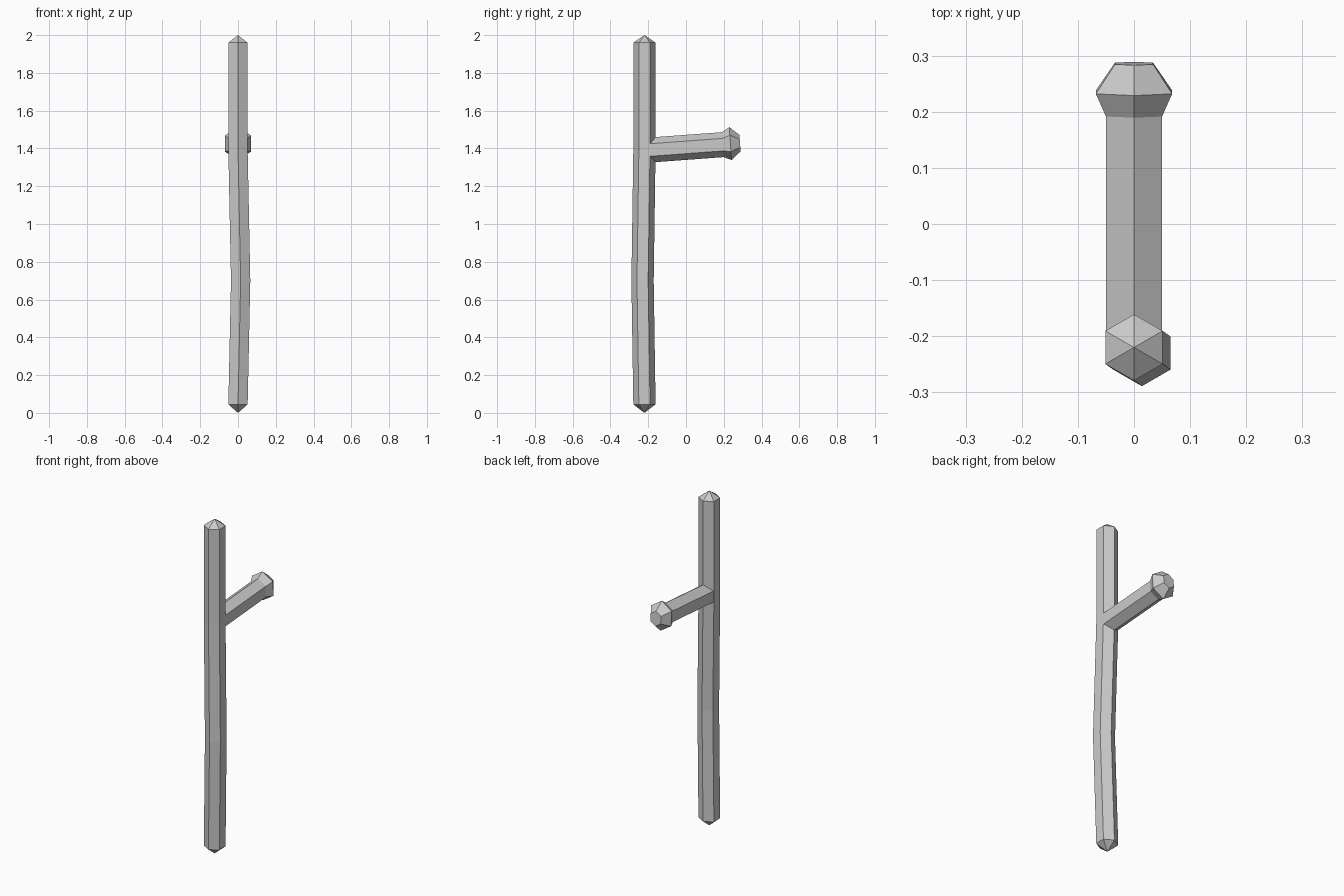
import bpy, bmesh, math

if "Cube" in bpy.data.objects:
    bpy.data.objects.remove(bpy.data.objects["Cube"])


def loft(name, rings, tip_start=None, tip_end=None):
    """Bridge a list of equal-length point rings; ends are points or flat caps."""
    bm = bmesh.new()
    loops = [[bm.verts.new(p) for p in ring] for ring in rings]
    n = len(loops[0])
    for a, b in zip(loops, loops[1:]):
        for i in range(n):
            j = (i + 1) % n
            bm.faces.new((a[i], a[j], b[j], b[i]))
    for loop, tip in ((loops[0], tip_start), (loops[-1], tip_end)):
        if tip:
            t = bm.verts.new(tip)
            for i in range(n):
                bm.faces.new((loop[i], loop[(i + 1) % n], t))
        else:
            bm.faces.new(loop)
    bmesh.ops.recalc_face_normals(bm, faces=bm.faces)
    mesh = bpy.data.meshes.new(name)
    bm.to_mesh(mesh)
    bm.free()
    obj = bpy.data.objects.new(name, mesh)
    bpy.context.collection.objects.link(obj)
    return obj


# Hexagon corner directions, one corner on the second axis
HEX = [(math.sin(i * math.pi / 3), math.cos(i * math.pi / 3)) for i in range(6)]


def pole_ring(x, y, z, r=0.059):
    return [(x + r * s, y + r * c, z) for s, c in HEX]


def branch_ring(y, z, half_width, half_height, tilt=0.07):
    k = half_width / HEX[1][0]
    return [(k * s, y - tilt * half_height * c, z + half_height * c) for s, c in HEX]


# Slightly bent upright pole with pointed ends
loft("pole",
     [pole_ring(0, -0.22, 0.045), pole_ring(0.014, -0.23, 0.70),
      pole_ring(0, -0.22, 1.39), pole_ring(0, -0.22, 1.96)],
     tip_start=(0, -0.22, 0.0), tip_end=(0, -0.22, 2.0))

# Side branch rising gently, flaring into a faceted knob
loft("branch",
     [branch_ring(-0.20, 1.391, 0.05, 0.066),
      branch_ring(0.194, 1.42, 0.05, 0.066),
      branch_ring(0.235, 1.426, 0.068, 0.087),
      branch_ring(0.286, 1.428, 0.034, 0.044)])
